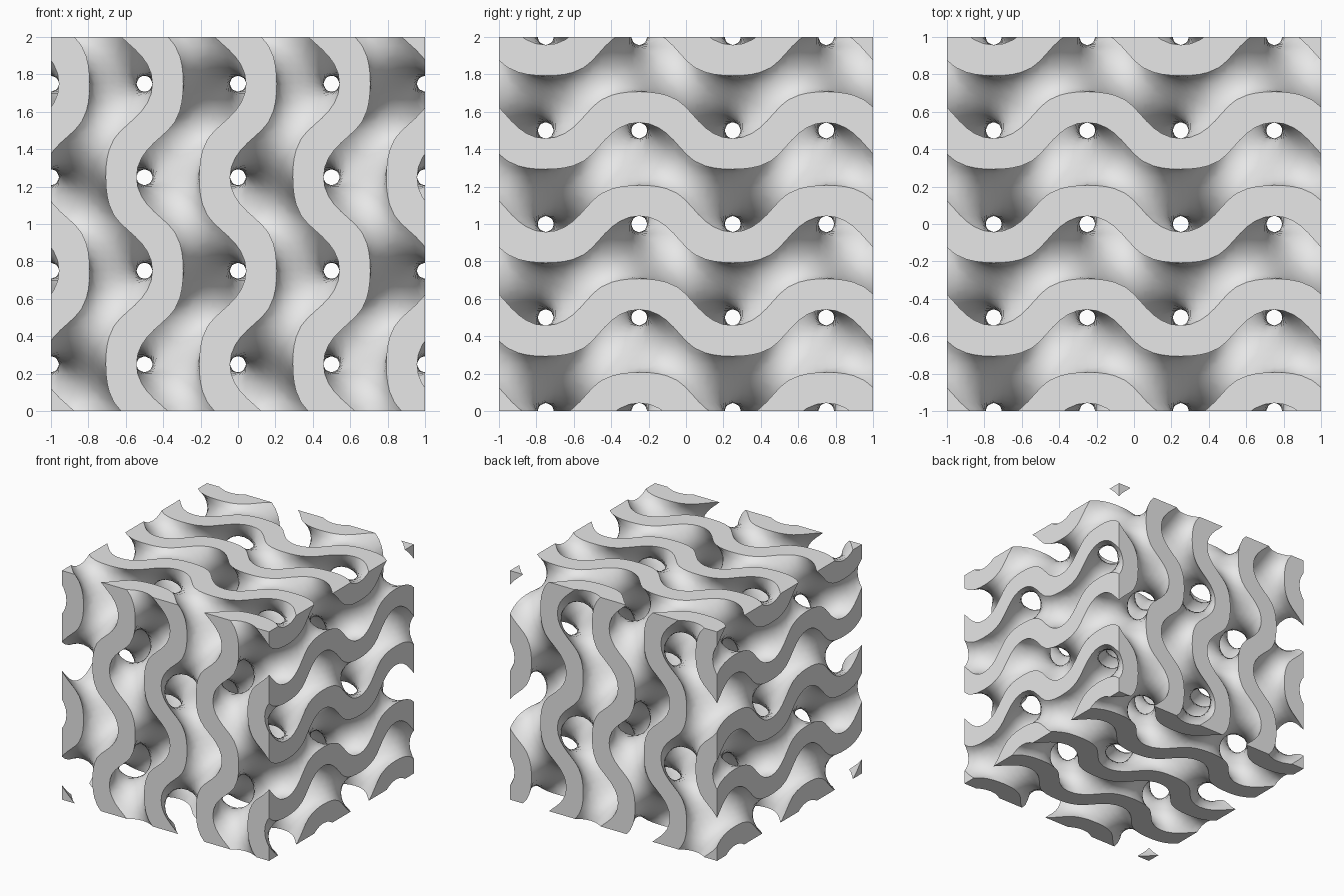
import bpy
import bmesh
from math import sin, cos, tau, copysign
from itertools import product
from mathutils import Vector

WALL = 0.7           # level of the wave field at the wall surfaces
STEP = 0.05          # sampling distance
PAD = 2.5            # extra samples beyond the block, trimmed off later
COUNT = 46           # samples along each side
LIMIT = 1.07         # points beyond this belong to the waste rim


def field(p):
    x, y, z = (tau * c for c in p)
    return sin(x) * cos(y) + sin(y) * cos(z) + sin(z) * cos(x)


def slope(p):
    x, y, z = (tau * c for c in p)
    return tau * Vector((cos(x) * cos(y) - sin(z) * sin(x),
                         cos(y) * cos(z) - sin(x) * sin(y),
                         cos(z) * cos(x) - sin(y) * sin(z)))


def place(index):
    return Vector([(i - PAD) * STEP - 1 for i in index])


def density(index):
    # negative inside the wall, closed off at the rim
    if min(index) == 0 or max(index) == COUNT - 1:
        return 1.0
    return abs(field(place(index))) - WALL


def shifted(index, axis, amount):
    moved = list(index)
    moved[axis] += amount
    return tuple(moved)


def settle(p):
    # slide a point onto the exact wall surface
    if max(map(abs, p)) < LIMIT:
        for _ in range(3):
            value, g = field(p), slope(p)
            p = p - g * (value - copysign(WALL, value)) / max(g.length_squared, 1)
    return p


def wall_mesh():
    samples = {i: density(i) for i in product(range(COUNT), repeat=3)}
    crossings, quads = {}, []
    for here, a in samples.items():
        for axis in range(3):
            there = shifted(here, axis, 1)
            b = samples.get(there)
            if b is None or (a < 0) == (b < 0):
                continue
            hit = place(here).lerp(place(there), a / (a - b))
            u, v = (axis + 1) % 3, (axis + 2) % 3
            side = shifted(here, u, -1)
            ring = [here, side, shifted(side, v, -1), shifted(here, v, -1)]
            for cell in ring:
                crossings.setdefault(cell, []).append(hit)
            quads.append(ring if a < 0 else ring[::-1])
    bm = bmesh.new()
    verts = {cell: bm.verts.new(settle(sum(hits, Vector()) / len(hits)))
             for cell, hits in crossings.items()}
    for ring in quads:
        bm.faces.new([verts[cell] for cell in ring]).smooth = True
    return bm


def trim_side(bm, normal):
    # slice one side flat and close the cut
    bmesh.ops.bisect_plane(bm, geom=bm.verts[:] + bm.edges[:] + bm.faces[:],
                           dist=1e-5, plane_co=normal, plane_no=normal,
                           clear_outer=True)
    rim = [e for e in bm.edges if e.is_boundary]
    caps = bmesh.ops.edgeloop_fill(bm, edges=rim)["faces"]
    left = [e for e in rim if e.is_boundary]
    if left:
        caps += bmesh.ops.holes_fill(bm, edges=left, sides=0)["faces"]
    for f in bmesh.ops.triangulate(bm, faces=caps)["faces"]:
        f.smooth = False


old = bpy.data.objects.get("Cube")
if old:
    bpy.data.objects.remove(old, do_unlink=True)

# wavy walls, cut to a cube
bm = wall_mesh()
for axis, sign in product(range(3), (-1, 1)):
    normal = Vector()
    normal[axis] = sign
    trim_side(bm, normal)
bmesh.ops.recalc_face_normals(bm, faces=bm.faces[:])
for e in bm.edges:
    e.smooth = all(f.smooth for f in e.link_faces)
bmesh.ops.translate(bm, verts=bm.verts[:], vec=(0, 0, 1))

mesh = bpy.data.meshes.new("gyroid_block")
bm.to_mesh(mesh)
bm.free()
block = bpy.data.objects.new("gyroid_block", mesh)
bpy.context.collection.objects.link(block)

# plain light grey
grey = bpy.data.materials.new("light_grey")
grey.use_nodes = True
colour = (0.8, 0.8, 0.8, 1)
grey.diffuse_color = colour
grey.node_tree.nodes["Principled BSDF"].inputs["Base Color"].default_value = colour
mesh.materials.append(grey)
